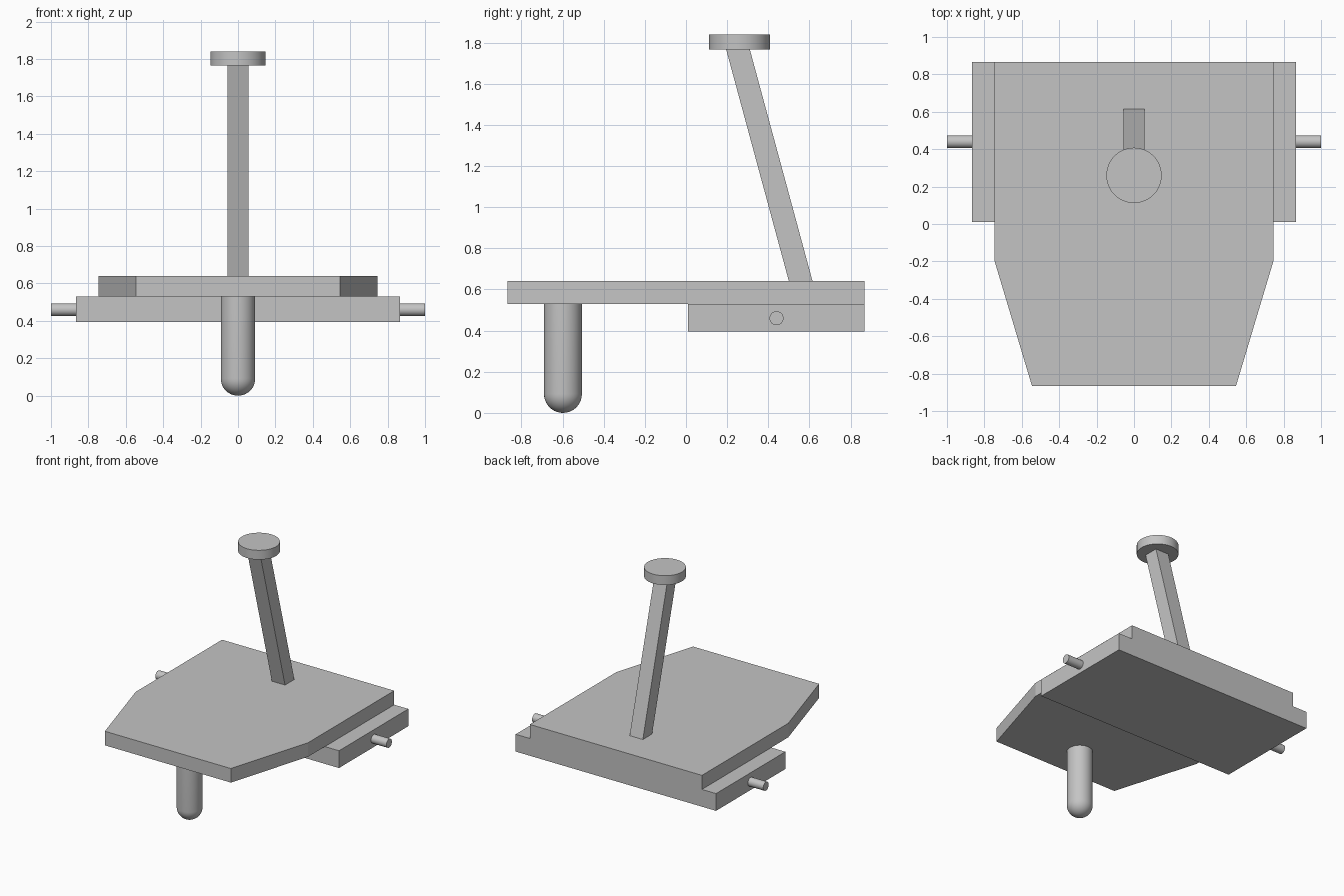
import bpy, bmesh, math
from mathutils import Vector, Matrix

if "Cube" in bpy.data.objects:
    bpy.data.objects.remove(bpy.data.objects["Cube"])

grey = bpy.data.materials.new("plain_grey")
grey.use_nodes = True
color = (0.55, 0.55, 0.55, 1)
grey.diffuse_color = color
grey.node_tree.nodes["Principled BSDF"].inputs["Base Color"].default_value = color


def finish(name, bm, smooth=False):
    bmesh.ops.recalc_face_normals(bm, faces=bm.faces)
    mesh = bpy.data.meshes.new(name)
    bm.to_mesh(mesh)
    bm.free()
    mesh.materials.append(grey)
    obj = bpy.data.objects.new(name, mesh)
    bpy.context.collection.objects.link(obj)
    if smooth:
        bpy.ops.object.select_all(action="DESELECT")
        obj.select_set(True)
        bpy.context.view_layer.objects.active = obj
        bpy.ops.object.shade_smooth_by_angle(angle=math.radians(35))
    return obj


def prism(name, outline, z0, z1, lean=0):
    """Extrude an xy outline from z0 to z1, shifting the top by lean in y."""
    bm = bmesh.new()
    base = bm.faces.new([bm.verts.new((x, y, z0)) for x, y in outline])
    top = bmesh.ops.extrude_face_region(bm, geom=[base], use_keep_orig=True)["geom"]
    moved = [v for v in top if isinstance(v, bmesh.types.BMVert)]
    bmesh.ops.translate(bm, verts=moved, vec=Vector((0, lean, z1 - z0)))
    return finish(name, bm)


def rect(half_x, y0, y1):
    return [(-half_x, y0), (half_x, y0), (half_x, y1), (-half_x, y1)]


def rod(name, radius, length, matrix, sides=48):
    bm = bmesh.new()
    bmesh.ops.create_cone(bm, cap_ends=True, segments=sides, radius1=radius,
                          radius2=radius, depth=length, matrix=matrix)
    return finish(name, bm, True)


# Deck board with tapered front
side = [(0.545, -0.867), (0.745, -0.2), (0.745, 0.867)]
prism("deck_board", side + [(-x, y) for x, y in reversed(side)], 0.53, 0.64)

# Rear block under the deck
prism("rear_block", rect(0.867, 0.01, 0.867), 0.395, 0.53)

# Axle stubs on both sides
for label, sign in (("left", 1), ("right", -1)):
    place = Matrix.Translation((sign * 0.925, 0.44, 0.46))
    rod(label + "_axle_stub", 0.034, 0.15, place @ Matrix.Rotation(math.pi / 2, 4, "Y"), 32)

# Leaning post and round knob
prism("leaning_post", rect(0.057, 0.5, 0.615), 0.64, 1.767, lean=-0.305)
rod("round_knob", 0.148, 0.073, Matrix.Translation((0, 0.26, 1.803)))

# Front leg with a rounded foot, turned around its axis
r, steps = 0.092, 10
arc = [(r * math.sin(a), r - r * math.cos(a))
       for a in (i * math.pi / 2 / steps for i in range(steps + 1))]
bm = bmesh.new()
verts = [bm.verts.new((x, -0.598, z)) for x, z in arc + [(r, 0.53), (0, 0.53)]]
edges = [bm.edges.new(pair) for pair in zip(verts, verts[1:])]
bmesh.ops.spin(bm, geom=verts + edges, cent=(0, -0.598, 0), axis=(0, 0, 1),
               angle=2 * math.pi, steps=40)
bmesh.ops.remove_doubles(bm, verts=bm.verts, dist=0.0005)
finish("front_leg", bm, True)
